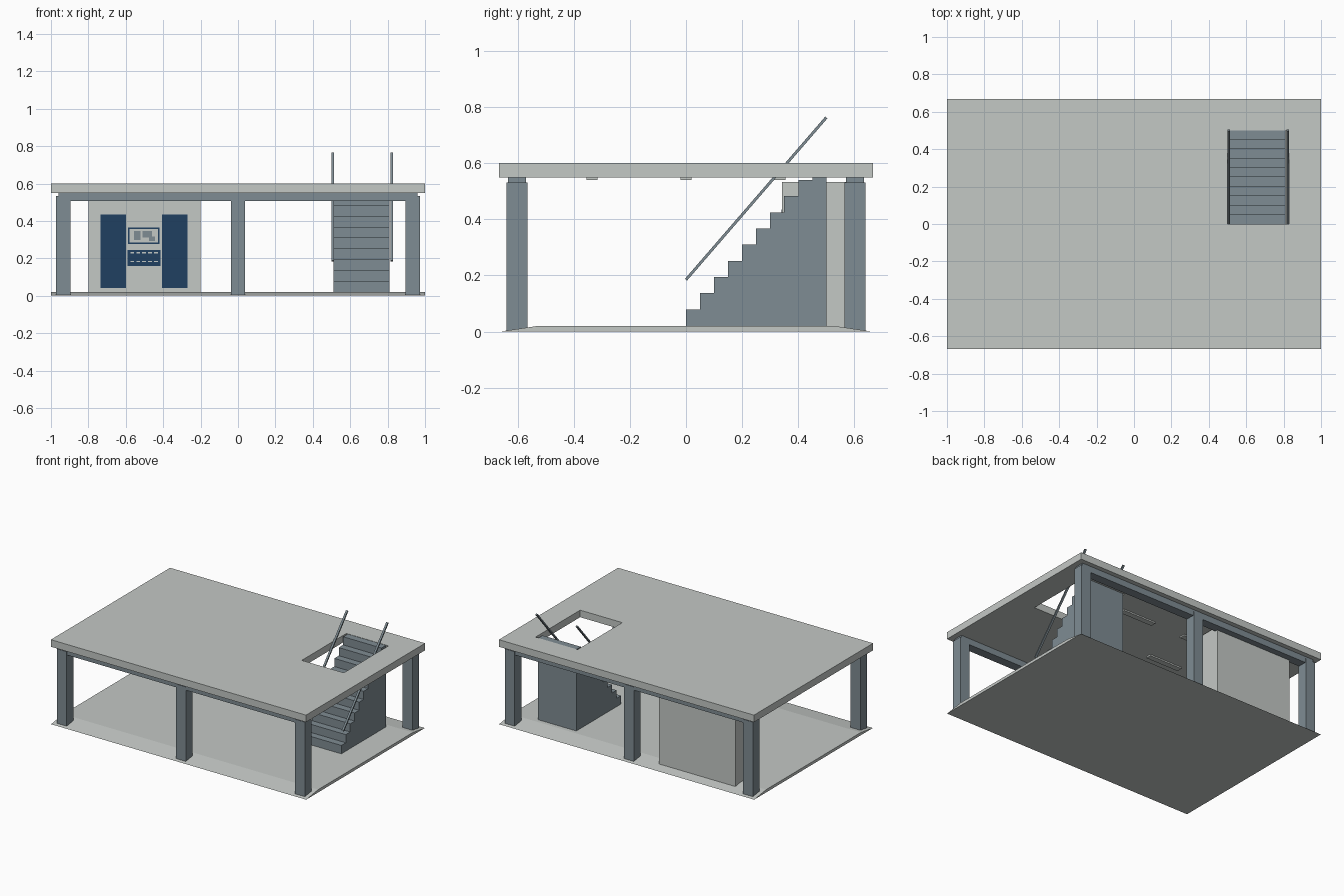
import bpy
import bmesh
from mathutils import Vector

old = bpy.data.objects.get("Cube")
if old:
    bpy.data.objects.remove(old, do_unlink=True)


def make_material(name, rgb):
    mat = bpy.data.materials.new(name)
    mat.use_nodes = True
    mat.diffuse_color = (*rgb, 1)
    mat.node_tree.nodes["Principled BSDF"].inputs["Base Color"].default_value = (*rgb, 1)
    return mat


CONCRETE = make_material("light concrete", (0.55, 0.58, 0.56))
STEEL = make_material("blue grey steel", (0.212, 0.262, 0.292))
NAVY = make_material("navy", (0.014, 0.05, 0.12))


def finish(name, bm, mat):
    bmesh.ops.recalc_face_normals(bm, faces=bm.faces)
    mesh = bpy.data.meshes.new(name)
    bm.to_mesh(mesh)
    bm.free()
    mesh.materials.append(mat)
    obj = bpy.data.objects.new(name, mesh)
    bpy.context.collection.objects.link(obj)
    return obj


def box(name, xs, ys, zs, mat):
    """Box from its (min, max) range on each axis."""
    bm = bmesh.new()
    bmesh.ops.create_cube(bm, size=1)
    for v in bm.verts:
        v.co = [r[0] if c < 0 else r[1] for c, r in zip(v.co, (xs, ys, zs))]
    return finish(name, bm, mat)


def extrude_faces(bm, offset):
    geom = bmesh.ops.extrude_face_region(bm, geom=bm.faces[:])["geom"]
    verts = [g for g in geom if isinstance(g, bmesh.types.BMVert)]
    bmesh.ops.translate(bm, vec=offset, verts=verts)


def side_prism(name, profile, x0, x1, mat):
    """Extrude a (y, z) profile along x."""
    bm = bmesh.new()
    bm.faces.new([bm.verts.new((x0, y, z)) for y, z in profile])
    extrude_faces(bm, Vector((x1 - x0, 0, 0)))
    return finish(name, bm, mat)


# Floor with shallow ramps at the front and back
side_prism("floor", [(-0.665, 0), (-0.53, 0.02), (0.53, 0.02), (0.665, 0)], -1, 1, CONCRETE)

# Roof slab with the stairwell opening left out
bm = bmesh.new()
xs, ys = (-1, 0.5, 0.83, 1), (-0.667, 0, 0.5, 0.667)
grid = [[bm.verts.new((x, y, 0.55)) for y in ys] for x in xs]
for i in range(3):
    for j in range(3):
        if (i, j) != (1, 1):
            bm.faces.new((grid[i][j], grid[i + 1][j], grid[i + 1][j + 1], grid[i][j + 1]))
extrude_faces(bm, Vector((0, 0, 0.05)))
finish("roof_slab", bm, CONCRETE)

# Columns and the beams along the front and back
for side, y in (("front", -0.602), ("back", 0.602)):
    for place, x in (("right", -0.934), ("middle", 0), ("left", 0.934)):
        box(f"{side}_{place}_column", (x - 0.038, x + 0.038), (y - 0.037, y + 0.037),
            (0.004, 0.532), STEEL)
    box(f"{side}_beam", (-0.96, 0.96), (y - 0.032, y + 0.032), (0.506, 0.55), STEEL)

# Solid staircase
STEPS, RUN, RISE = 10, 0.05, 0.0576
profile = [(0, 0.015)]
for i in range(STEPS):
    top = 0.022 + RISE * (i + 1)
    profile += [(i * RUN, top), ((i + 1) * RUN, top)]
profile.append((STEPS * RUN, 0.015))
side_prism("staircase", profile, 0.51, 0.81, STEEL)

# Sloping handrails
for side, x in (("right", 0.506), ("left", 0.822)):
    rail = [(-0.004, 0.188), (0.496, 0.766), (0.504, 0.76), (0.004, 0.182)]
    side_prism(f"{side}_handrail", rail, x - 0.007, x + 0.007, STEEL)

# Ceiling lights
for x in (-0.25, 0.25):
    for y in (-0.335, 0, 0.335):
        box("ceiling_light", (x - 0.13, x + 0.13), (y - 0.02, y + 0.02), (0.54, 0.551), CONCRETE)

# Service block
FRONT = 0.342
box("service_block", (-0.8, -0.2), (FRONT, 0.59), (0.01, 0.533), CONCRETE)


def plate(name, xs, zs, mat, layer=1):
    """Thin panel on the front of the block; higher layers sit further out."""
    return box(name, xs, (FRONT - 0.002 * layer, FRONT), zs, mat)


# Doors, display and keypad on the block
plate("right_door", (-0.735, -0.6), (0.04, 0.435), NAVY)
plate("left_door", (-0.405, -0.27), (0.04, 0.435), NAVY)
plate("display_frame", (-0.587, -0.42), (0.277, 0.365), NAVY)
plate("display_screen", (-0.58, -0.427), (0.284, 0.358), CONCRETE, 2)
plate("display_tall_tile", (-0.557, -0.52), (0.298, 0.345), STEEL, 3)
plate("display_wide_tile", (-0.51, -0.46), (0.311, 0.345), STEEL, 3)
plate("display_small_tile", (-0.475, -0.445), (0.292, 0.316), STEEL, 3)
plate("keypad", (-0.59, -0.415), (0.16, 0.245), NAVY)
for z in (0.23, 0.184):
    for i in range(5):
        x = -0.576 + i * 0.032
        plate("keypad_dash", (x, x + 0.02), (z - 0.003, z + 0.003), CONCRETE, 2)
